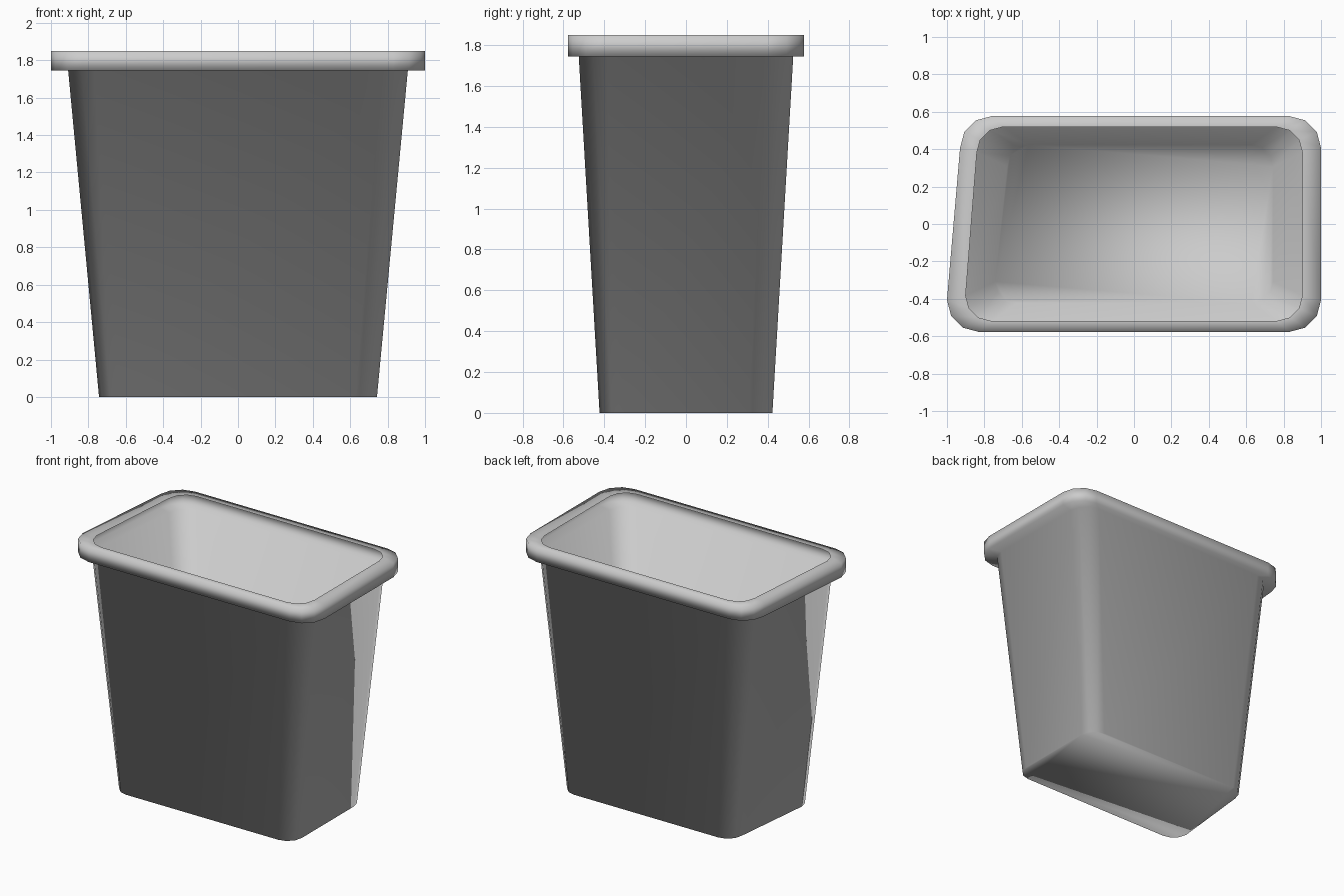
import bpy, bmesh, math

if "Cube" in bpy.data.objects:
    bpy.data.objects.remove(bpy.data.objects["Cube"])


def outline(hx, hy, r, z, skew, seg=3):
    """Rounded rectangle; the back left corner is shifted by skew in x."""
    pts = []
    for k, (sx, sy) in enumerate([(1, 1), (-1, 1), (-1, -1), (1, -1)]):
        for i in range(seg + 1):
            a = math.pi / 2 * (k + i / seg)
            shift = skew if (sx, sy) == (-1, 1) else 0
            pts.append((sx * (hx - r) + r * math.cos(a) + shift,
                        sy * (hy - r) + r * math.sin(a), z))
    return pts


def loft(name, sections):
    """Smooth thin shell through the sections, with a floor on the first."""
    bm = bmesh.new()
    rings = [[bm.verts.new(p) for p in s] for s in sections]
    for lo, hi in zip(rings, rings[1:]):
        n = len(lo)
        for i in range(n):
            j = (i + 1) % n
            bm.faces.new((lo[i], lo[j], hi[j], hi[i]))
    bm.faces.new(rings[0][::-1])
    for f in bm.faces:
        f.smooth = True
    me = bpy.data.meshes.new(name)
    bm.to_mesh(me)
    bm.free()
    ob = bpy.data.objects.new(name, me)
    bpy.context.collection.objects.link(ob)
    return ob


# One continuous skin: floor, tapered wall, then the rim's underside, side and top
loft("bin", [outline(0.743, 0.423, 0.115, 0.0, 0.065),
             outline(0.908, 0.525, 0.14, 1.745, 0.065),
             outline(1.0, 0.577, 0.17, 1.745, 0.07),
             outline(1.0, 0.577, 0.17, 1.85, 0.07),
             outline(0.90, 0.518, 0.135, 1.85, 0.06)])
